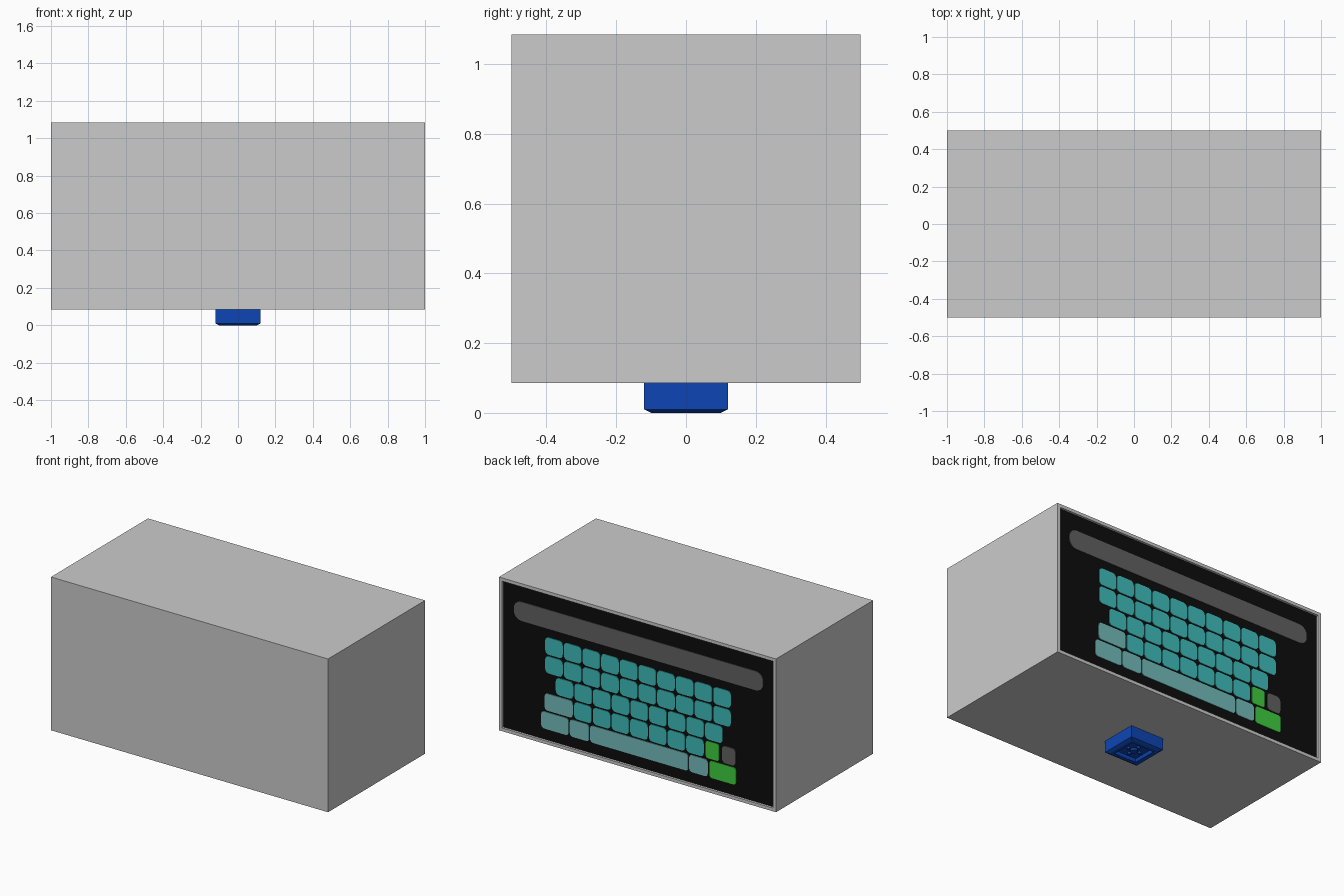
import bpy, bmesh, math
from mathutils import Vector

if "Cube" in bpy.data.objects:
    bpy.data.objects.remove(bpy.data.objects["Cube"])

TOP, BOTTOM, BACK = 1.085, 0.085, 0.5
SCREEN_Y = BACK - 0.015


def material(name, rgb):
    m = bpy.data.materials.new(name)
    m.diffuse_color = (*rgb, 1)
    m.use_nodes = True
    m.node_tree.nodes["Principled BSDF"].inputs["Base Color"].default_value = m.diffuse_color
    return m


GREY = material("casing grey", (0.6, 0.6, 0.6))
BLACK = material("screen black", (0.004, 0.004, 0.004))
DARK_GREY = material("panel grey", (0.12, 0.12, 0.12))
TEAL = material("key teal", (0.05, 0.5, 0.5))
PALE_TEAL = material("key pale teal", (0.175, 0.5, 0.5))
GREEN = material("key green", (0.05, 0.62, 0.05))
BLUE = material("foot blue", (0.004, 0.06, 0.46))


def finish(name, bm, *mats):
    bmesh.ops.recalc_face_normals(bm, faces=bm.faces[:])
    mesh = bpy.data.meshes.new(name)
    bm.to_mesh(mesh)
    bm.free()
    for m in mats:
        mesh.materials.append(m)
    ob = bpy.data.objects.new(name, mesh)
    bpy.context.collection.objects.link(ob)
    return ob


def plates(name, rects, radius, mat):
    """Thin rounded plates on the screen; rects are (left, right, top, bottom)
    measured from the upper left corner of the back as the viewer sees it."""
    bm = bmesh.new()
    for u0, u1, v0, v1 in rects:
        x0, x1, z0, z1 = 1 - u1, 1 - u0, TOP - v1, TOP - v0
        r = min(radius, (x1 - x0) / 2 - 0.001, (z1 - z0) / 2 - 0.001)
        corners = [(x1 - r, z1 - r), (x0 + r, z1 - r), (x0 + r, z0 + r), (x1 - r, z0 + r)]
        verts = []
        for i, (cx, cz) in enumerate(corners):
            for k in range(6):
                a = math.pi / 2 * (i + k / 5)
                verts.append(bm.verts.new((cx + r * math.cos(a), SCREEN_Y - 0.001, cz + r * math.sin(a))))
        face = bm.faces.new(verts)
        ext = bmesh.ops.extrude_face_region(bm, geom=[face], use_keep_orig=True)
        moved = [g for g in ext["geom"] if isinstance(g, bmesh.types.BMVert)]
        bmesh.ops.translate(bm, verts=moved, vec=(0, 0.005, 0))
    return finish(name, bm, mat)


# Casing: a box with a framed, recessed screen in the back
bm = bmesh.new()
bmesh.ops.create_cube(bm, size=1)
bmesh.ops.scale(bm, verts=bm.verts[:], vec=(2, 1, 1))
bmesh.ops.translate(bm, verts=bm.verts[:], vec=(0, 0, (TOP + BOTTOM) / 2))
bm.normal_update()
back = max(bm.faces, key=lambda f: f.calc_center_median().y)
bmesh.ops.inset_region(bm, faces=[back], thickness=0.03)
screen = bmesh.ops.extrude_discrete_faces(bm, faces=[back])["faces"][0]
bmesh.ops.translate(bm, verts=screen.verts[:], vec=(0, SCREEN_Y - BACK, 0))
screen.material_index = 1
finish("casing", bm, GREY, BLACK)

# Entry bar across the top of the screen
plates("entry_bar", [(0.10, 1.90, 0.125, 0.25)], 0.055, DARK_GREY)

# Keyboard: four staggered rows of standard keys
PITCH, ROW, KEY_W, KEY_H, FIRST = 0.1348, 0.1225, 0.127, 0.112, 0.306
row_top = [FIRST + ROW * i for i in range(5)]
keys = []
for row, (start, count) in enumerate([(0.326, 10), (0.326, 10), (0.402, 9), (0.535, 7)]):
    for i in range(count):
        u = start + PITCH * i
        keys.append((u, u + KEY_W, row_top[row], row_top[row] + KEY_H))
plates("letter_keys", keys, 0.026, TEAL)


def wide(row, u0, u1):
    return (u0, u1, row_top[row], row_top[row] + KEY_H)


# Wide and coloured keys
plates("function_keys", [wide(3, 0.322, 0.525), wide(4, 0.297, 0.496), wide(4, 0.503, 0.643),
                         wide(4, 0.650, 1.358), wide(4, 1.365, 1.500)], 0.022, PALE_TEAL)
plates("confirm_keys", [wide(3, 1.484, 1.582), wide(4, 1.512, 1.703)], 0.018, GREEN)
plates("side_key", [wide(3, 1.602, 1.700)], 0.025, DARK_GREY)

# Foot: square block with a chamfered lower edge and a hollow underside
bm = bmesh.new()
rings = []
for h, z in [(0.12, BOTTOM), (0.12, 0.01), (0.10, 0), (0.08, 0), (0.075, 0.02)]:
    rings.append([bm.verts.new((sx * h, sy * h, z)) for sx, sy in ((-1, -1), (1, -1), (1, 1), (-1, 1))])
for a, b in zip(rings, rings[1:]):
    for i in range(4):
        j = (i + 1) % 4
        bm.faces.new((a[i], a[j], b[j], b[i]))
bm.faces.new(rings[0])
bm.faces.new(rings[-1])
finish("foot", bm, BLUE)

# Central boss and four pegs inside the foot
bm = bmesh.new()
for x, y, r in [(0, 0, 0.022), (0.042, 0, 0.01), (-0.042, 0, 0.01), (0, 0.042, 0.01), (0, -0.042, 0.01)]:
    made = bmesh.ops.create_cone(bm, cap_ends=True, segments=12, radius1=r, radius2=r, depth=0.016)
    bmesh.ops.translate(bm, verts=made["verts"], vec=Vector((x, y, 0.014)))
finish("foot_pegs", bm, BLUE)
